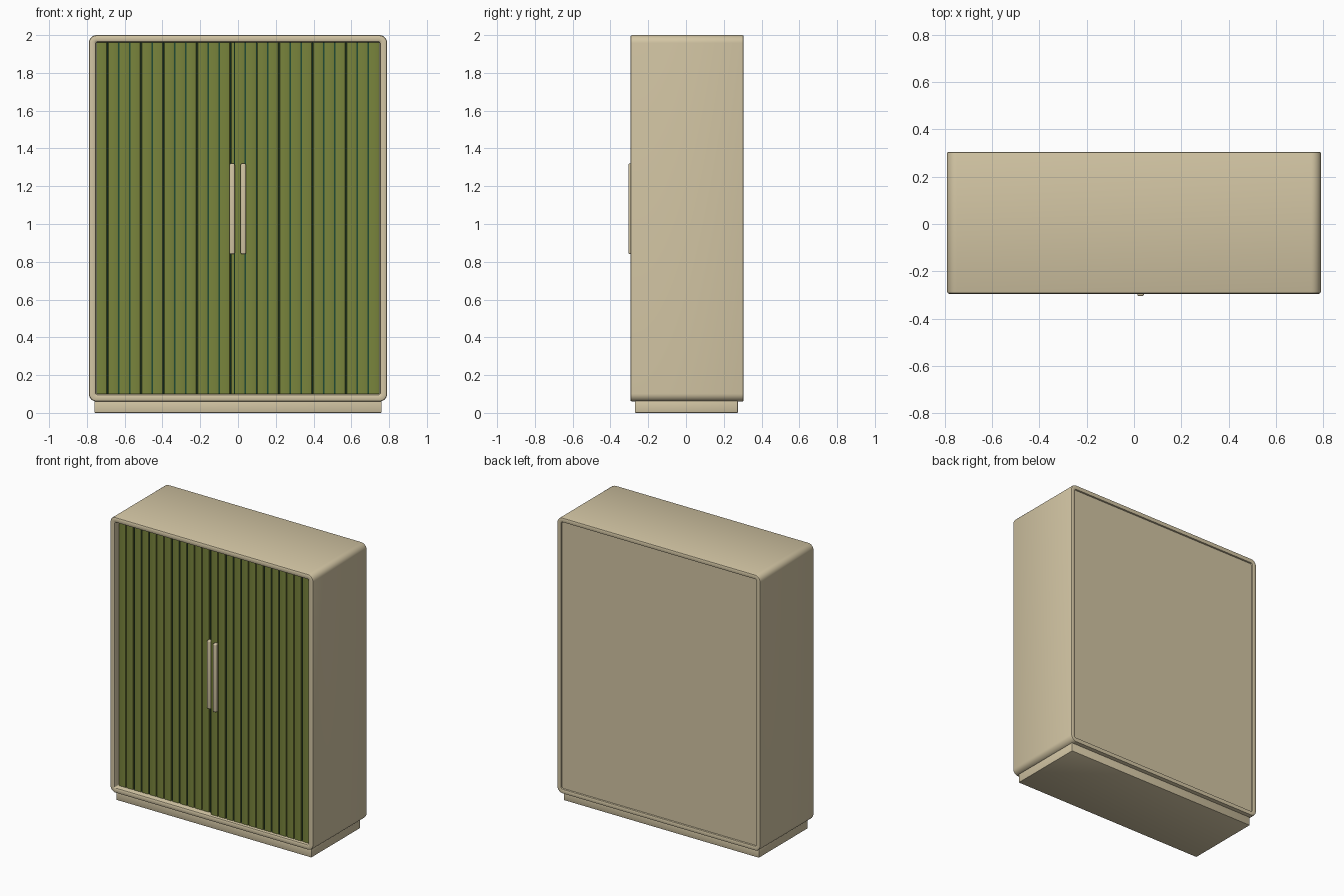
import bpy, bmesh, math

if "Cube" in bpy.data.objects:
    bpy.data.objects.remove(bpy.data.objects["Cube"])


def material(name, rgb):
    m = bpy.data.materials.new(name)
    m.diffuse_color = (*rgb, 1)
    m.use_nodes = True
    m.node_tree.nodes["Principled BSDF"].inputs["Base Color"].default_value = m.diffuse_color
    return m


CREAM = material("cream", (0.65, 0.56, 0.37))
OLIVE = material("olive green", (0.19, 0.23, 0.045))
DARK = material("dark green", (0.015, 0.07, 0.035))


def finish(name, bm, mat):
    bmesh.ops.recalc_face_normals(bm, faces=bm.faces)
    me = bpy.data.meshes.new(name)
    bm.to_mesh(me)
    bm.free()
    ob = bpy.data.objects.new(name, me)
    bpy.context.collection.objects.link(ob)
    me.materials.append(mat)
    bpy.ops.object.select_all(action='DESELECT')
    ob.select_set(True)
    bpy.context.view_layer.objects.active = ob
    bpy.ops.object.shade_smooth_by_angle(angle=math.radians(40))
    return ob


def add_box(bm, x0, x1, y0, y1, z0, z1):
    vs = bmesh.ops.create_cube(bm, size=1)["verts"]
    for v in vs:
        v.co = ((x0 + x1) / 2 + v.co.x * (x1 - x0),
                (y0 + y1) / 2 + v.co.y * (y1 - y0),
                (z0 + z1) / 2 + v.co.z * (z1 - z0))


def box(name, mat, *bounds, bevel=0.0, segments=2):
    bm = bmesh.new()
    add_box(bm, *bounds)
    if bevel:
        bmesh.ops.bevel(bm, geom=bm.edges[:], offset=bevel,
                        segments=segments, affect='EDGES', profile=0.5)
    return finish(name, bm, mat)


def rounded_loop(bm, inset, y):
    """Rounded rectangle in the XZ plane, inset from the outer shell."""
    hx, hz, cz = 0.79 - inset, 0.97 - inset, 1.03
    r = max(0.042 - inset, 0.008)
    loop = []
    for k, (sx, sz) in enumerate([(1, 1), (-1, 1), (-1, -1), (1, -1)]):
        for i in range(9):
            a = math.pi / 2 * (k + i / 8)
            loop.append(bm.verts.new((sx * (hx - r) + r * math.cos(a), y,
                                      cz + sz * (hz - r) + r * math.sin(a))))
    return loop


# Cabinet shell: rounded frame open at the front, shallow inset at the back
bm = bmesh.new()
profile = [(0.038, 0.27), (0.038, -0.285), (0.035, -0.292), (0.028, -0.295),
           (0.010, -0.295), (0.003, -0.292), (0, -0.285),
           (0, 0.297), (0.002, 0.303), (0.008, 0.305),
           (0.024, 0.305), (0.030, 0.303), (0.032, 0.297), (0.032, 0.293)]
loops = [rounded_loop(bm, d, y) for d, y in profile]
for a, b in zip(loops, loops[1:]):
    for i in range(len(a)):
        j = (i + 1) % len(a)
        bm.faces.new((a[i], a[j], b[j], b[i]))
bm.faces.new(loops[0])
bm.faces.new(loops[-1])
finish("cabinet_shell", bm, CREAM)

# Recessed plinth
box("plinth", CREAM, -0.76, 0.76, -0.27, 0.275, 0, 0.065, bevel=0.004)

# Two sliding doors, the right one running in front of the left
Z0, Z1 = 0.10, 1.964
PITCH, COUNT, GAP = 0.0592, 13, 0.007
for side, x0, front in (("left", -0.75, -0.258), ("right", -0.02, -0.278)):
    x1 = x0 + PITCH * COUNT
    box(side + "_door_backing", DARK, x0, x1, front + 0.009, front + 0.018, Z0, Z1)
    bm = bmesh.new()
    for i in range(COUNT):
        a = x0 + i * PITCH
        add_box(bm, a + GAP / 2, a + PITCH - GAP / 2,
                front, front + 0.0095, Z0, Z1)
    edges = [e for e in bm.edges
             if abs(e.verts[0].co.z - e.verts[1].co.z) > 1
             and e.verts[0].co.y < front + 0.001]
    bmesh.ops.bevel(bm, geom=edges, offset=0.003, segments=2,
                    affect='EDGES', profile=0.5)
    finish(side + "_door_slats", bm, OLIVE)

# Rounded pull handles
for side, x, front in (("left", -0.031, -0.258), ("right", 0.028, -0.278)):
    box(side + "_handle", CREAM, x - 0.014, x + 0.014,
        front - 0.027, front + 0.004, 0.84, 1.32, bevel=0.008, segments=4)
